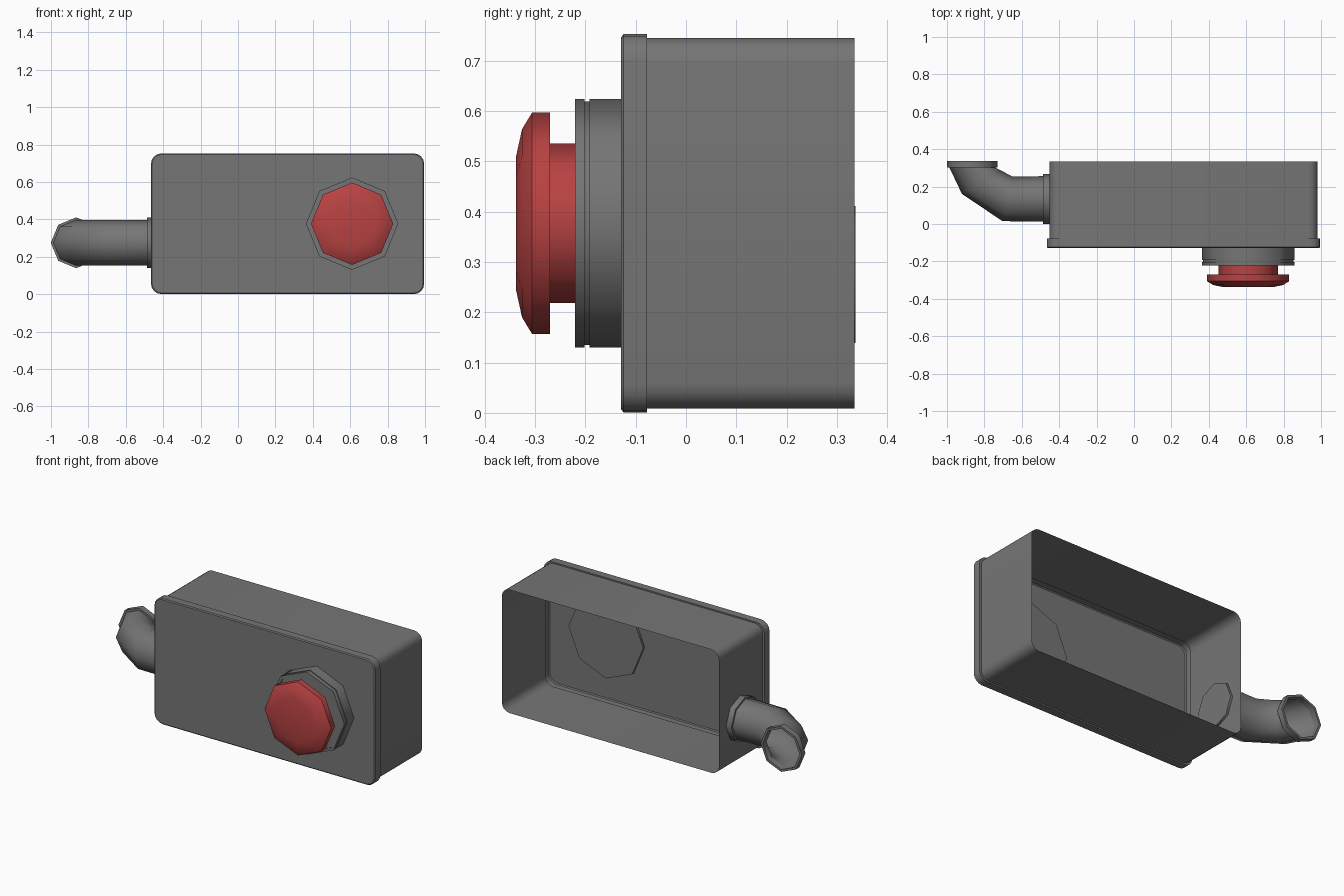
import bpy, bmesh, math
from mathutils import Vector

cube = bpy.data.objects.get("Cube")
if cube:
    bpy.data.objects.remove(cube, do_unlink=True)


def material(name, rgb):
    m = bpy.data.materials.new(name)
    m.use_nodes = True
    m.diffuse_color = (*rgb, 1)
    m.node_tree.nodes["Principled BSDF"].inputs["Base Color"].default_value = (*rgb, 1)
    return m


GREY = material("dark grey", (0.18, 0.18, 0.18))
RED = material("red", (0.48, 0.055, 0.055))


def octagon(center, axis, radius):
    """Eight points around a horizontal axis, one of them straight up."""
    up = Vector((0, 0, 1))
    side = up.cross(Vector(axis).normalized())
    turns = [math.tau * i / 8 for i in range(8)]
    return [Vector(center) + radius * (math.cos(t) * up + math.sin(t) * side) for t in turns]


def rounded_rect(y, half_w, half_h, corner, steps=4):
    """Rounded rectangle facing the front, around the housing's centre."""
    pts = []
    for q, (sx, sz) in enumerate([(1, 1), (-1, 1), (-1, -1), (1, -1)]):
        for i in range(steps + 1):
            t = math.pi / 2 * (q + i / steps)
            pts.append(Vector((0.265 + sx * (half_w - corner) + corner * math.cos(t), y,
                               0.377 + sz * (half_h - corner) + corner * math.sin(t))))
    return pts


def loft(name, rings, mat, cap_start=False, cap_end=False, angle=30):
    """Skin a list of equal rings, with optional end caps."""
    bm = bmesh.new()
    loops = [[bm.verts.new(p) for p in ring] for ring in rings]
    n = len(loops[0])
    for a, b in zip(loops, loops[1:]):
        for i in range(n):
            j = (i + 1) % n
            bm.faces.new((a[i], a[j], b[j], b[i]))
    if cap_start:
        bm.faces.new(loops[0][::-1])
    if cap_end:
        bm.faces.new(loops[-1])
    bmesh.ops.recalc_face_normals(bm, faces=bm.faces)
    mesh = bpy.data.meshes.new(name)
    bm.to_mesh(mesh)
    bm.free()
    mesh.materials.append(mat)
    obj = bpy.data.objects.new(name, mesh)
    bpy.context.collection.objects.link(obj)
    bpy.ops.object.select_all(action="DESELECT")
    obj.select_set(True)
    bpy.context.view_layer.objects.active = obj
    bpy.ops.object.shade_smooth_by_angle(angle=math.radians(angle))
    return obj


def turned(name, profile, mat, **options):
    """Octagonal part on the button axis, from (y, radius) pairs."""
    rings = [octagon((0.61, y, 0.377), (0, -1, 0), r) for y, r in profile]
    return loft(name, rings, mat, **options)


# Housing, open at the back, and its wider front cover
loft("housing", [rounded_rect(0.335, 0.717, 0.368, 0.05),
                 rounded_rect(-0.078, 0.717, 0.368, 0.05)], GREY)
loft("front_cover", [rounded_rect(-0.078, 0.717, 0.368, 0.05),
                     rounded_rect(-0.078, 0.73, 0.376, 0.055),
                     rounded_rect(-0.124, 0.73, 0.376, 0.055),
                     rounded_rect(-0.129, 0.724, 0.37, 0.05)], GREY, cap_end=True)

# Button collar with a shallow groove
turned("button_collar", [(-0.115, 0.247), (-0.192, 0.247), (-0.192, 0.242), (-0.202, 0.242),
                         (-0.202, 0.247), (-0.221, 0.247), (-0.221, 0.23), (-0.215, 0.23)],
       GREY, cap_start=True, cap_end=True, angle=46)

# Push button
turned("button_stem", [(-0.214, 0.159), (-0.272, 0.159)], RED, angle=46)
turned("button_cap", [(-0.27, 0.22), (-0.306, 0.22), (-0.326, 0.187), (-0.338, 0.132)],
       RED, cap_start=True, cap_end=True, angle=46)

# Elbow pipe leaving the right side and turning backwards
Z = 0.275
path = [((-0.475, 0.134), (-1, 0)), ((-0.675, 0.134), (-0.97, 0.23)),
        ((-0.815, 0.223), (-0.51, 0.86)), ((-0.865, 0.302), (0, 1))]
loft("elbow_pipe", [octagon((x, y, Z), (dx, dy, 0), 0.122) for (x, y), (dx, dy) in path],
     GREY, angle=50)

# Wall flange, closed on the inside of the housing
loft("wall_flange", [octagon((x, 0.134, Z), (-1, 0, 0), r)
                     for x, r in [(-0.438, 0.134), (-0.487, 0.134), (-0.487, 0.12)]],
     GREY, cap_start=True, angle=46)

# Open rim at the end of the pipe
loft("pipe_rim", [octagon((-0.865, y, Z), (0, 1, 0), r)
                  for y, r in [(0.302, 0.121), (0.302, 0.136), (0.337, 0.136),
                               (0.337, 0.122), (0.302, 0.121)]],
     GREY, angle=46)
